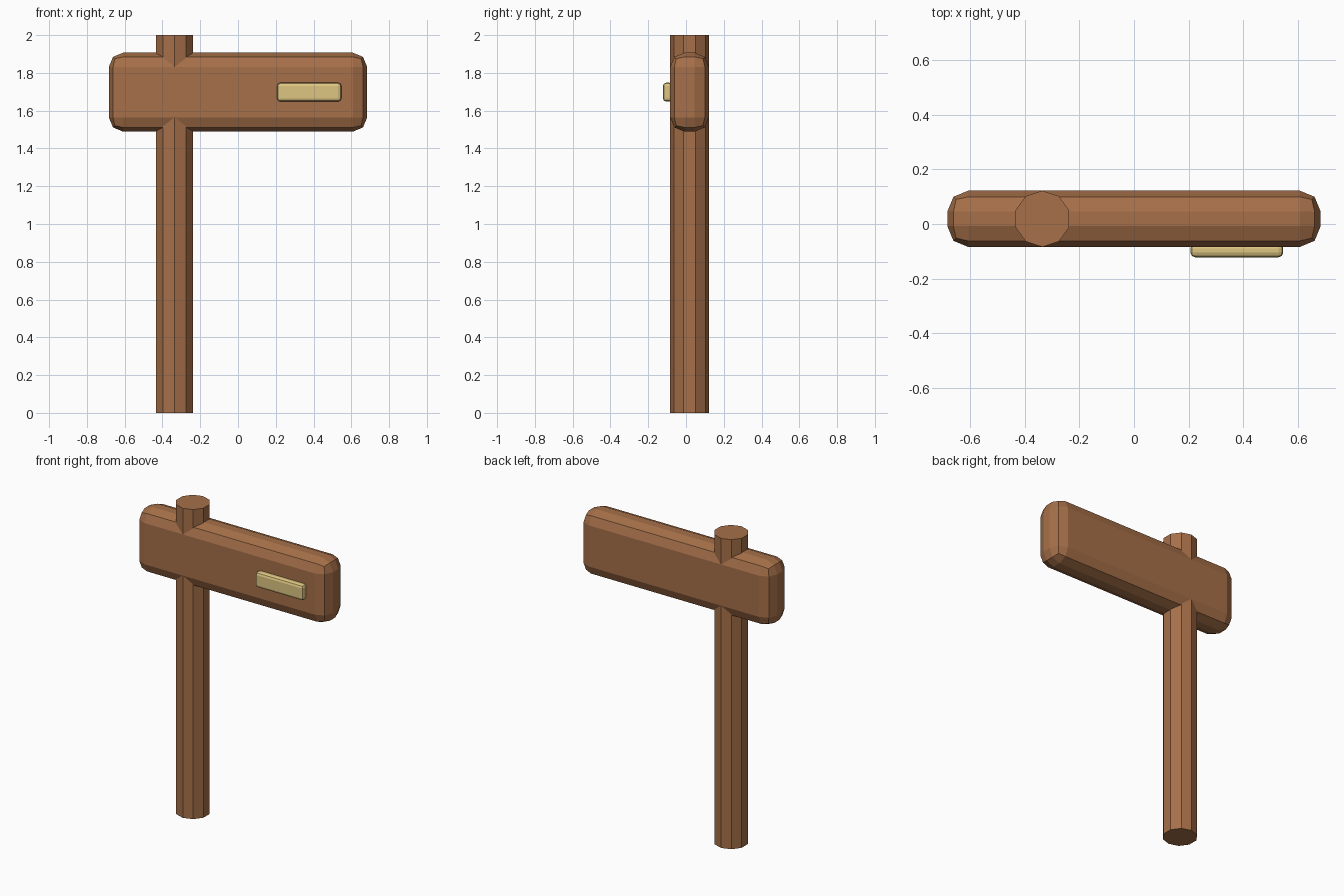
import bpy
import bmesh
import math
from mathutils import Matrix

if "Cube" in bpy.data.objects:
    bpy.data.objects.remove(bpy.data.objects["Cube"])


def material(name, color):
    mat = bpy.data.materials.new(name)
    mat.diffuse_color = (*color, 1)
    mat.use_nodes = True
    mat.node_tree.nodes["Principled BSDF"].inputs["Base Color"].default_value = mat.diffuse_color
    return mat


def add_object(name, bm, mat):
    bmesh.ops.recalc_face_normals(bm, faces=bm.faces)
    mesh = bpy.data.meshes.new(name)
    bm.to_mesh(mesh)
    bm.free()
    mesh.materials.append(mat)
    obj = bpy.data.objects.new(name, mesh)
    bpy.context.collection.objects.link(obj)
    return obj


def bevelled_box(name, low, high, bevel, mat):
    bm = bmesh.new()
    bmesh.ops.create_cube(bm, size=1)
    for v in bm.verts:
        v.co = [(a + b) / 2 + c * (b - a) for a, b, c in zip(low, high, v.co)]
    obj = add_object(name, bm, mat)
    mod = obj.modifiers.new("rounded_edges", "BEVEL")
    mod.width = bevel
    mod.segments = 2
    return obj


wood = material("wood", (0.38, 0.16, 0.066))
brass = material("pale_gold", (0.73, 0.56, 0.22))

FRONT, BACK = -0.084, 0.122
RADIUS = (BACK - FRONT) / 2

# Ten-sided post with corners pointing to the front and back
bm = bmesh.new()
bmesh.ops.create_cone(bm, cap_ends=True, segments=10, radius1=RADIUS,
                      radius2=RADIUS, depth=2)
# Put a corner exactly on the y axis whatever the starting angle
v0 = bm.verts[:][0].co
turn = math.pi / 2 - math.atan2(v0.y, v0.x)
bmesh.ops.rotate(bm, verts=bm.verts, matrix=Matrix.Rotation(turn, 3, 'Z'))
bmesh.ops.translate(bm, verts=bm.verts, vec=(-0.336, (FRONT + BACK) / 2, 1))
add_object("post", bm, wood)

# Sign board, as deep as the post
bevelled_box("sign_board", (-0.684, FRONT, 1.489), (0.684, BACK, 1.907), 0.076, wood)

# Small plate on the front of the board
bevelled_box("plate", (0.207, -0.122, 1.648), (0.547, -0.072, 1.748), 0.017, brass)
